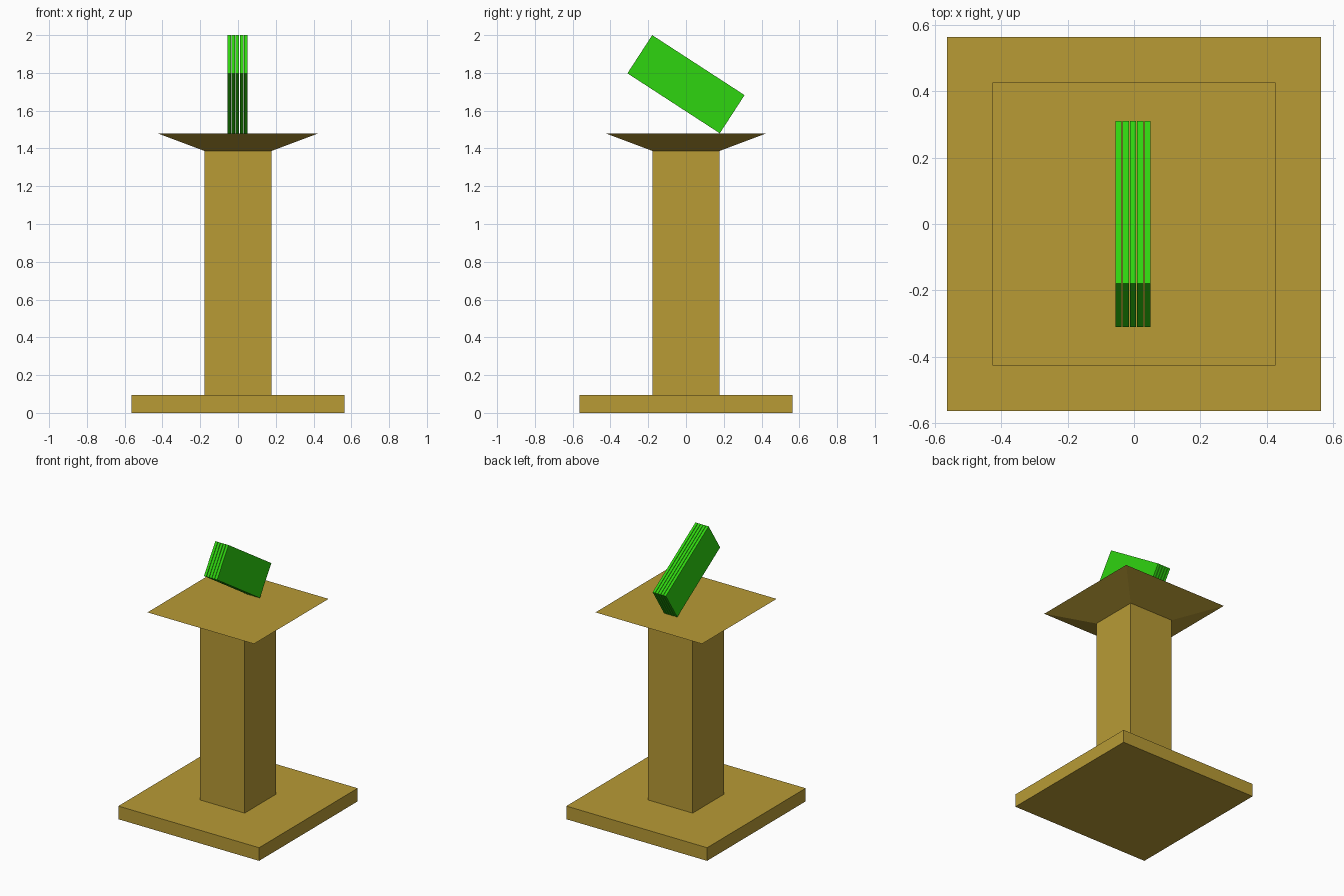
import bpy, bmesh, math
from mathutils import Matrix

if "Cube" in bpy.data.objects:
    bpy.data.objects.remove(bpy.data.objects["Cube"])


def material(name, rgb):
    m = bpy.data.materials.new(name)
    m.diffuse_color = (*rgb, 1.0)
    m.use_nodes = True
    m.node_tree.nodes["Principled BSDF"].inputs["Base Color"].default_value = m.diffuse_color
    return m


gold = material("gold", (0.479, 0.328, 0.036))
green = material("bright_green", (0.028, 0.66, 0.005))


def add_object(name, bm, mat):
    bmesh.ops.recalc_face_normals(bm, faces=bm.faces)
    me = bpy.data.meshes.new(name)
    bm.to_mesh(me)
    bm.free()
    me.materials.append(mat)
    ob = bpy.data.objects.new(name, me)
    bpy.context.collection.objects.link(ob)
    return ob


def square_block(name, half_bottom, half_top, z0, z1, mat):
    """Square block whose top may be wider than its bottom."""
    bm = bmesh.new()
    bmesh.ops.create_cube(bm, size=2)
    for v in bm.verts:
        top = v.co.z > 0
        h = half_top if top else half_bottom
        v.co = (v.co.x * h, v.co.y * h, z1 if top else z0)
    return add_object(name, bm, mat)


# Pedestal
square_block("base_plate", 0.563, 0.563, 0.0, 0.095, gold)
square_block("column", 0.178, 0.178, 0.095, 1.387, gold)
square_block("flared_top", 0.178, 0.426, 1.387, 1.48, gold)

# Row of five thin tilted slabs balanced on one edge
for i in range(5):
    bm = bmesh.new()
    bmesh.ops.create_cube(bm, size=1)
    bm.transform(Matrix.Translation((-0.003 + (i - 2) * 0.0217, 0, 1.74))
                 @ Matrix.Rotation(math.radians(-33.0), 4, 'X')
                 @ Matrix.Diagonal((0.0188, 0.583, 0.241, 1)))
    add_object(f"tilted_slab_{i + 1}", bm, green)
